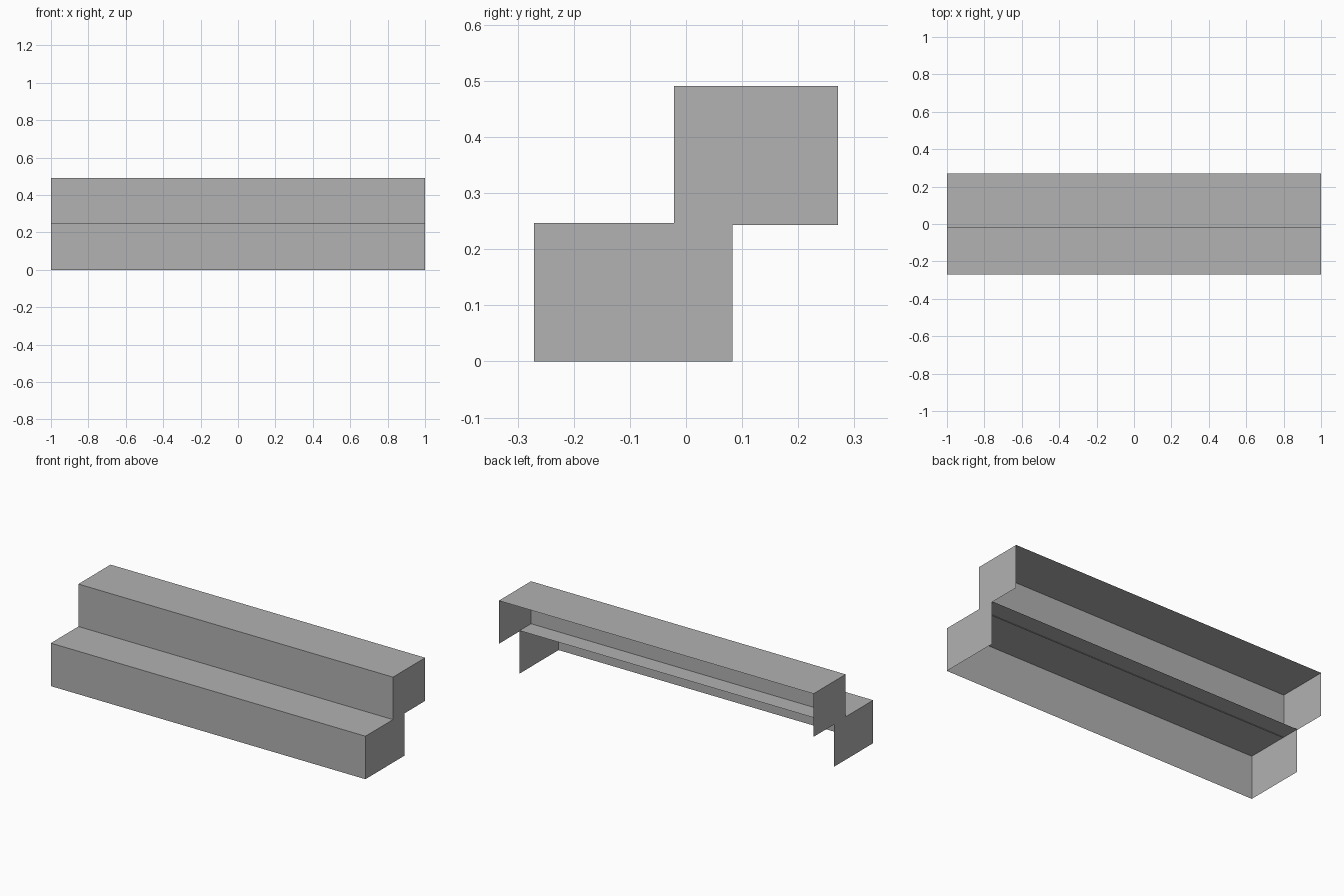
import bpy
import bmesh

cube = bpy.data.objects.get("Cube")
if cube:
    bpy.data.objects.remove(cube, do_unlink=True)

# Single plain grey
grey = bpy.data.materials.new("plain grey")
grey.use_nodes = True
colour = (0.445, 0.445, 0.445, 1)
grey.diffuse_color = colour
grey.node_tree.nodes["Principled BSDF"].inputs["Base Color"].default_value = colour

HALF_WIDTH = 1.0


def step_shell(name, front, back, bottom, top):
    """Thin step with riser, tread and end panels, open behind and below."""
    bm = bmesh.new()
    bmesh.ops.create_cube(bm, size=1)
    for v in bm.verts:
        v.co.x = HALF_WIDTH if v.co.x > 0 else -HALF_WIDTH
        v.co.y = back if v.co.y > 0 else front
        v.co.z = top if v.co.z > 0 else bottom
    bm.normal_update()
    open_sides = [f for f in bm.faces if f.normal.y > 0.5 or f.normal.z < -0.5]
    bmesh.ops.delete(bm, geom=open_sides, context='FACES')
    mesh = bpy.data.meshes.new(name)
    bm.to_mesh(mesh)
    bm.free()
    mesh.materials.append(grey)
    obj = bpy.data.objects.new(name, mesh)
    bpy.context.collection.objects.link(obj)
    return obj


# The upper riser dips slightly below the lower tread
step_shell("lower_step", -0.271, 0.083, 0.0, 0.247)
step_shell("upper_step", -0.021, 0.271, 0.243, 0.491)
